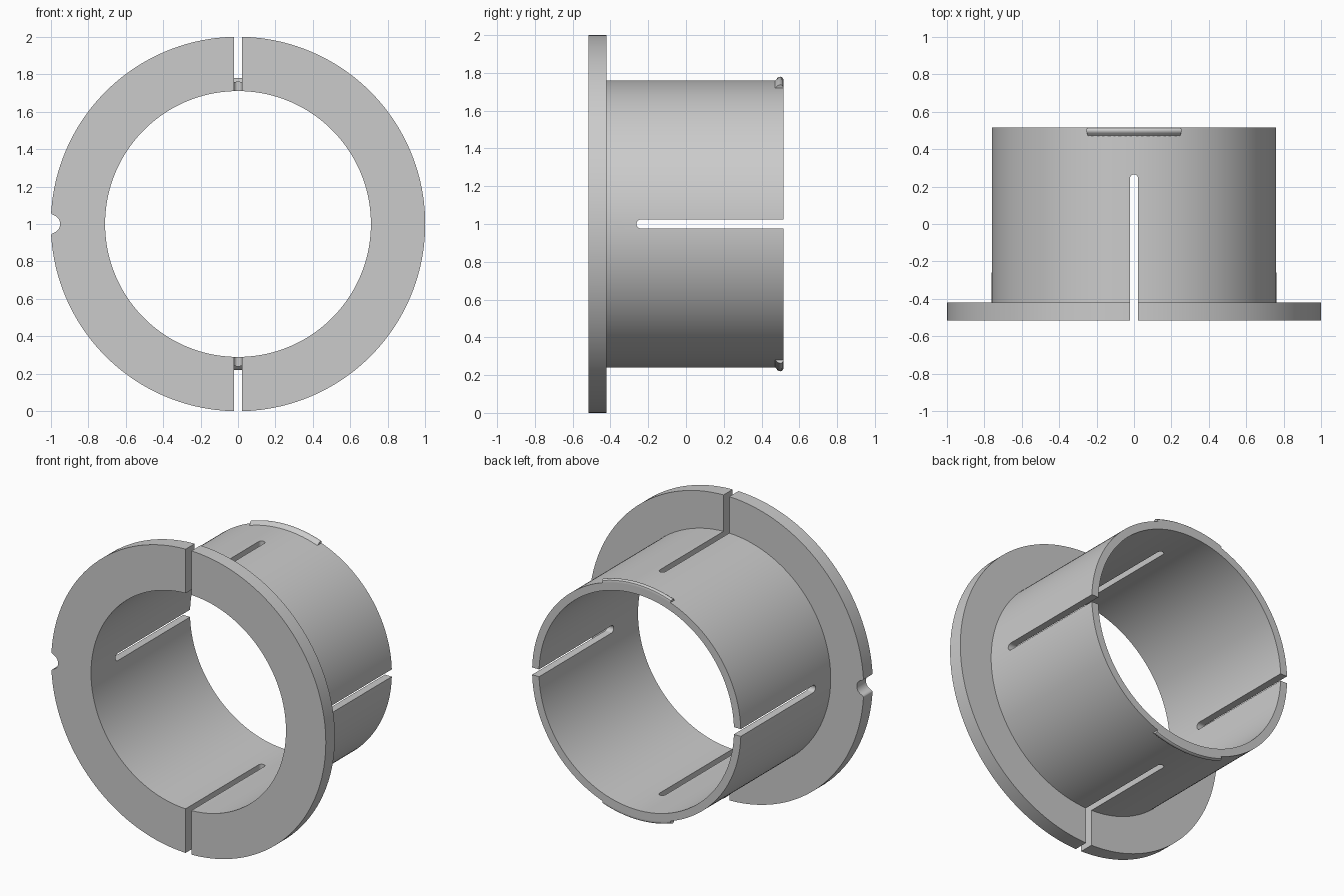
import bpy, bmesh
from math import sin, cos, pi, asin, radians

if "Cube" in bpy.data.objects:
    bpy.data.objects.remove(bpy.data.objects["Cube"])

SEG = 160          # sides of a full turn
CZ = 1.0           # height of the bushing axis


def make_object(name, bm):
    bmesh.ops.recalc_face_normals(bm, faces=bm.faces)
    mesh = bpy.data.meshes.new(name)
    bm.to_mesh(mesh)
    bm.free()
    obj = bpy.data.objects.new(name, mesh)
    bpy.context.collection.objects.link(obj)
    return obj


def lathe(name, profile, start=0.0, sweep=2 * pi, steps=SEG):
    """Turn a closed (y, radius) profile around the y axis at height CZ."""
    full = abs(sweep - 2 * pi) < 1e-6
    bm = bmesh.new()
    rings = []
    for i in range(steps if full else steps + 1):
        a = start + sweep * i / steps
        rings.append([bm.verts.new((r * cos(a), y, CZ + r * sin(a))) for y, r in profile])
    n = len(profile)
    for i in range(steps):
        a, b = rings[i], rings[(i + 1) % len(rings)]
        for j in range(n):
            k = (j + 1) % n
            bm.faces.new((a[j], a[k], b[k], b[j]))
    if not full:
        bm.faces.new(rings[0])
        bm.faces.new(rings[-1])
    return make_object(name, bm)


def prism(name, points, offset):
    """Extrude a closed outline of 3D points along an offset."""
    bm = bmesh.new()
    face = bm.faces.new([bm.verts.new(p) for p in points])
    ext = bmesh.ops.extrude_face_region(bm, geom=[face])
    verts = [g for g in ext["geom"] if isinstance(g, bmesh.types.BMVert)]
    bmesh.ops.translate(bm, verts=verts, vec=offset)
    return make_object(name, bm)


def slot_outline(half, open_y, end_y):
    """(across, y) outline of a slot with a round closed end."""
    s = 1 if end_y > open_y else -1
    c = end_y - s * half
    arc = [(half * cos(pi * i / 12), c + s * half * sin(pi * i / 12)) for i in range(13)]
    return [(half, open_y)] + arc + [(-half, open_y)]


def cut(target, cutter):
    cutter.hide_render = True
    mod = target.modifiers.new("cut", 'BOOLEAN')
    mod.operation = 'DIFFERENCE'
    mod.solver = 'EXACT'
    mod.object = cutter
    bpy.context.view_layer.objects.active = target
    bpy.ops.object.modifier_apply(modifier=mod.name)
    bpy.data.objects.remove(cutter)


def smooth(obj):
    bpy.ops.object.select_all(action='DESELECT')
    obj.select_set(True)
    bpy.context.view_layer.objects.active = obj
    bpy.ops.object.shade_smooth_by_angle(angle=radians(30))


# Flanged sleeve
bushing = lathe("flanged_sleeve", [
    (-0.515, 0.71), (-0.515, 1.0), (-0.42, 1.0),
    (-0.42, 0.76), (0.515, 0.76), (0.515, 0.71)])

# Top and bottom slots, open through the flange
cut(bushing, prism("vertical_slot_cutter",
                   [(u, y, -0.1) for u, y in slot_outline(0.021, -0.7, 0.265)], (0, 0, 2.2)))

# Side slots, open at the back of the sleeve
cut(bushing, prism("side_slot_cutter",
                   [(-1.1, y, CZ + u) for u, y in slot_outline(0.024, 0.7, -0.262)], (2.2, 0, 0)))

# Rounded notch in the flange rim
half_round = [(-1 + 0.05 * cos(t), 0.05 * sin(t))
              for t in [radians(-75 + 150 * i / 16) for i in range(17)]]
flare = [(-0.993, 0.052), (-0.9965, 0.056), (-0.9985, 0.061), (-1.1, 0.061)]
notch = [(x, -z) for x, z in reversed(flare)] + half_round + flare
cut(bushing, prism("notch_cutter", [(x, -0.7, CZ + z) for x, z in notch], (0, 0.4, 0)))
smooth(bushing)

# Snap ridges on the back rim, top and bottom
ridge = [(0.468, 0.757), (0.476, 0.764), (0.485, 0.774), (0.491, 0.778), (0.499, 0.780),
         (0.507, 0.778), (0.513, 0.773), (0.515, 0.766), (0.515, 0.757)]
half_angle = asin(0.25 / 0.77)
for name, mid in (("top_ridge", pi / 2), ("bottom_ridge", -pi / 2)):
    smooth(lathe(name, ridge, mid - half_angle, 2 * half_angle, 24))
